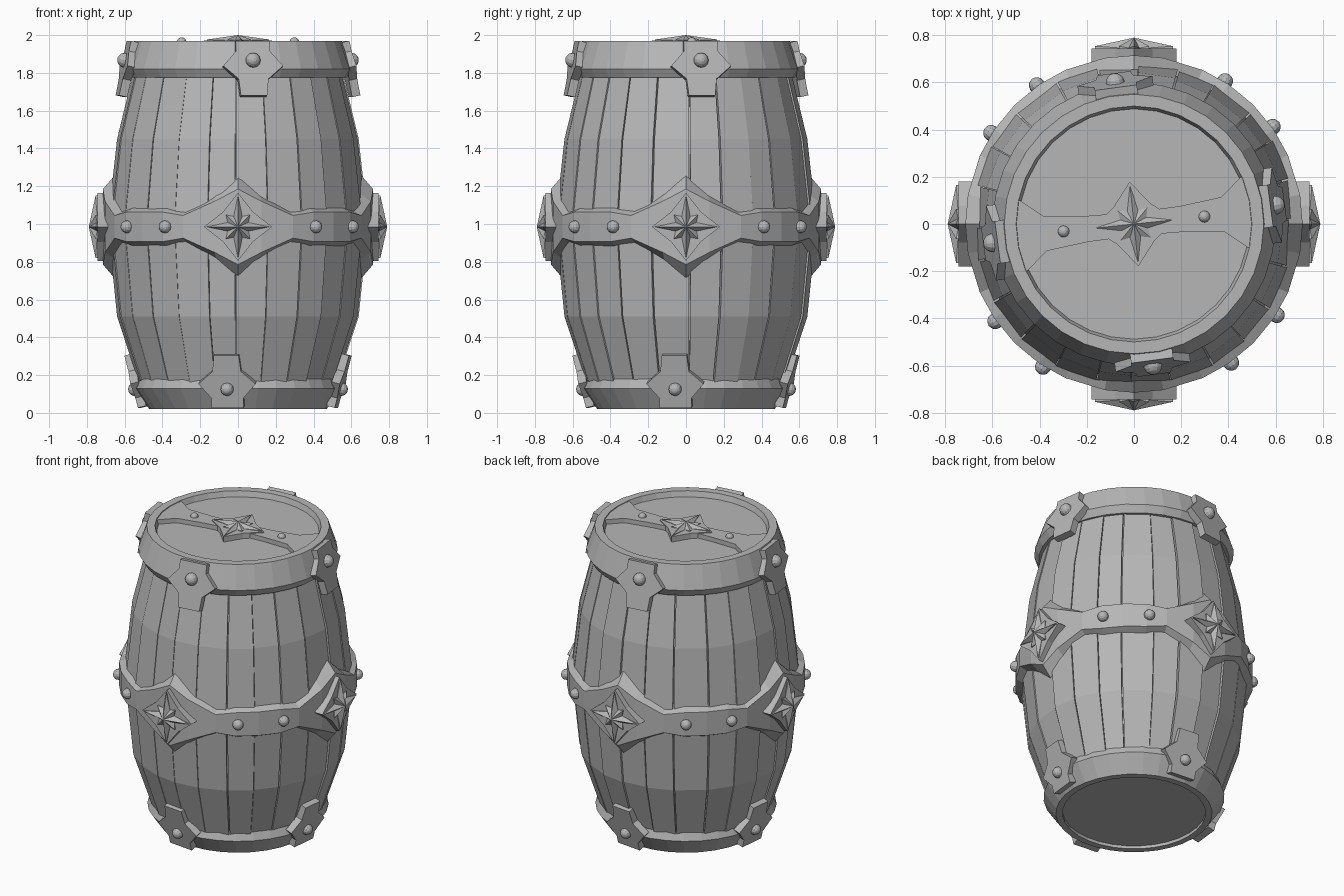
import bpy, bmesh, math, random
from mathutils import Matrix

if "Cube" in bpy.data.objects:
    bpy.data.objects.remove(bpy.data.objects["Cube"])

random.seed(4)
rad = math.radians
grey = bpy.data.materials.new("dark_grey")
grey.diffuse_color = (0.47, 0.47, 0.47, 1)
grey.use_nodes = True
grey.node_tree.nodes["Principled BSDF"].inputs["Base Color"].default_value = grey.diffuse_color


def finish(name, bm, mat=Matrix()):
    bmesh.ops.recalc_face_normals(bm, faces=bm.faces)
    bm.transform(mat)
    me = bpy.data.meshes.new(name)
    bm.to_mesh(me)
    bm.free()
    me.materials.append(grey)
    ob = bpy.data.objects.new(name, me)
    bpy.context.collection.objects.link(ob)
    return ob


def loft(name, rings, closed=False, mat=Matrix()):
    """Skin equal-length loops; either cap the ends or join last to first."""
    bm = bmesh.new()
    loops = [[bm.verts.new(p) for p in ring] for ring in rings]
    pairs = list(zip(loops, loops[1:]))
    if closed:
        pairs.append((loops[-1], loops[0]))
    else:
        bm.faces.new(loops[0])
        bm.faces.new(loops[-1])
    n = len(loops[0])
    for a, b in pairs:
        for i in range(n):
            j = (i + 1) % n
            bm.faces.new((a[i], a[j], b[j], b[i]))
    return finish(name, bm, mat)


def polar(r, deg, z):
    return (r * math.sin(rad(deg)), -r * math.cos(rad(deg)), z)


def lathe(name, profile, closed, n=32):
    return loft(name, [[polar(r, 360 * i / n, z) for i in range(n)]
                       for r, z in profile], closed)


def plate(name, outline, d0, d1, mat):
    return loft(name, [[(x, y, d) for x, y in outline] for d in (d0, d1)], mat=mat)


def mount(deg, r, z, tilt=0):
    """Local x = right, y = up, z = outward on the barrel side."""
    return (Matrix.Rotation(rad(deg), 4, 'Z') @ Matrix.Translation((0, -r, z))
            @ Matrix.Rotation(rad(90 - tilt), 4, 'X'))


def rivet(name, mat, r):
    bm = bmesh.new()
    bmesh.ops.create_uvsphere(bm, u_segments=12, v_segments=8, radius=r)
    return finish(name, bm, mat)


def star(name, mat, base, peak):
    """Backing diamond plus a ridged eight-pointed star."""
    diamond = []
    for i in range(8):
        r = 0.18 if i % 2 == 0 else 0.112
        diamond.append((r * math.cos(i * math.pi / 4), r * math.sin(i * math.pi / 4)))
    plate(name + "_plate", diamond, -0.03, base, mat)
    bm = bmesh.new()
    ring = []
    for i in range(16):
        r = (0.165, 0.06, 0.09, 0.06)[i % 4]
        z = base + 0.001 if i % 2 else base + 0.2 * (peak - base)
        a = i * math.pi / 8
        ring.append(bm.verts.new((r * math.cos(a), r * math.sin(a), z)))
    low = [bm.verts.new((v.co.x, v.co.y, base - 0.01)) for v in ring]
    top = bm.verts.new((0, 0, peak))
    for i in range(16):
        j = (i + 1) % 16
        bm.faces.new((ring[i], ring[j], top))
        bm.faces.new((low[i], low[j], ring[j], ring[i]))
    bm.faces.new(low)
    finish(name, bm, mat)


# Staves of slightly uneven width around a solid core
side = [(0.518, 0.14), (0.64, 0.51), (0.69, 1.0), (0.64, 1.45), (0.555, 1.8)]
N = 24
cuts = [360 * i / N + random.uniform(-2.2, 2.2) for i in range(N)]
cuts.append(cuts[0] + 360)
for a0, a1 in zip(cuts, cuts[1:]):
    dr = random.uniform(-0.008, 0.005)
    a0, a1 = a0 + 0.15, a1 - random.choice((0.15, 0.5))
    loft("stave", [[polar(r + dr, a0, z), polar(r + dr, a1, z),
                    polar(r - 0.05, a1, z), polar(r - 0.05, a0, z)] for r, z in side])
lathe("barrel_core", [(0.45, 0.04)] + [(r - 0.025, z) for r, z in side] + [(0.52, 1.935)], False)

# End hoops
lathe("top_hoop", [(0.483, 1.92), (0.5, 1.97), (0.55, 1.97), (0.60, 1.82),
                   (0.575, 1.775), (0.52, 1.775)], True)
lathe("bottom_hoop", [(0.43, 0.06), (0.43, 0.02), (0.47, 0.02), (0.545, 0.13),
                      (0.525, 0.18), (0.47, 0.18)], True)

# Middle band, widening to a point at each quarter
MID = 0.985
widths = [(0, 0.27, 0.07), (10, 0.175, 0.04), (24, 0.09, 0.03), (34, 0.108, 0.03),
          (45, 0.108, 0.03), (56, 0.108, 0.03), (66, 0.09, 0.03), (80, 0.175, 0.04)]
columns = []
for q in range(4):
    for a, h, c in widths:
        columns.append([polar(0.655, q * 90 + a, MID + h),
                        polar(0.715, q * 90 + a, MID + h - c),
                        polar(0.715, q * 90 + a, MID - h + c),
                        polar(0.655, q * 90 + a, MID - h)])
loft("middle_band", columns, True)

# Clasps, stars and rivets repeated on each quarter
half = [(0.07, -0.19), (0.08, -0.10), (0.16, -0.03), (0.09, 0.05), (0.09, 0.105)]
clasp = half + [(-x, y) for x, y in reversed(half)]
clasp_low = [(x * 0.95, -y * 0.97) for x, y in clasp]
for q in range(4):
    a = q * 90
    m = mount(a + 7.6, 0.605, 1.867, 12)
    plate("top_clasp", clasp, -0.045, 0, m)
    rivet("top_clasp_rivet", m, 0.04)
    m = mount(a - 6, 0.55, 0.125, -15)
    plate("bottom_clasp", clasp_low, -0.045, 0, m)
    rivet("bottom_clasp_rivet", m, 0.035)
    star("side_star", mount(a, 0.712, MID), 0.033, 0.078)
    for b in (35, 57.5):
        rivet("band_rivet", mount(a + b, 0.718, MID), 0.034)

# Lid strap flaring into the rim, with star and rivets
spin = Matrix.Rotation(rad(6), 4, 'Z')
edge = [(-0.5, 0.15), (-0.47, 0.15), (-0.38, 0.075), (-0.2, 0.055), (0, 0.05)]
upper = edge + [(-x, y) for x, y in reversed(edge[:-1])]
strap = upper + [(x, -y) for x, y in reversed(upper)]
plate("lid_strap", strap, 1.925, 1.965, spin)
star("lid_star", spin @ Matrix.Translation((0, 0, 1.965)), 0.006, 0.035)
for x in (-0.3, 0.3):
    rivet("lid_rivet", spin @ Matrix.Translation((x, 0, 1.963)), 0.025)
